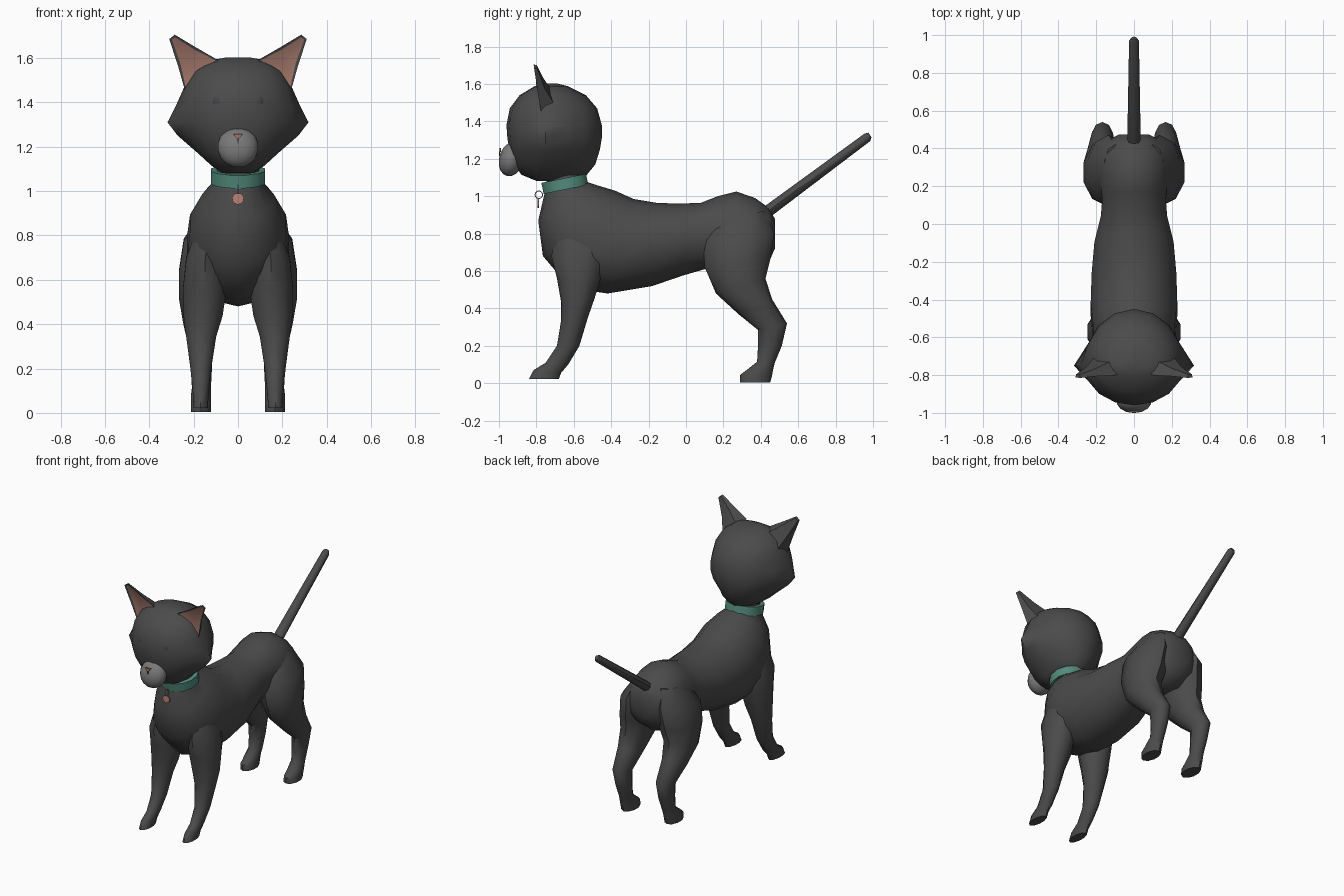
import bpy, bmesh, math
from mathutils import Vector, Matrix

if "Cube" in bpy.data.objects:
    bpy.data.objects.remove(bpy.data.objects["Cube"])


def material(name, r, g, b):
    m = bpy.data.materials.new(name)
    m.diffuse_color = (r, g, b, 1)
    m.use_nodes = True
    m.node_tree.nodes["Principled BSDF"].inputs["Base Color"].default_value = m.diffuse_color
    return m


FUR = material("charcoal fur", 0.07, 0.07, 0.07)
EYE = material("eye grey", 0.055, 0.055, 0.058)
MUZZLE = material("muzzle grey", 0.19, 0.19, 0.19)
EAR = material("ear pink", 0.36, 0.18, 0.14)
TEAL = material("collar teal", 0.085, 0.26, 0.2)
TAG = material("tag copper", 0.5, 0.22, 0.17)
METAL = material("ring metal", 0.4, 0.4, 0.4)


def finish(name, bm, mats, mirror=False, angle=45):
    bmesh.ops.recalc_face_normals(bm, faces=bm.faces)
    me = bpy.data.meshes.new(name)
    bm.to_mesh(me)
    bm.free()
    for m in mats:
        me.materials.append(m)
    ob = bpy.data.objects.new(name, me)
    bpy.context.collection.objects.link(ob)
    bpy.ops.object.select_all(action='DESELECT')
    ob.select_set(True)
    bpy.context.view_layer.objects.active = ob
    bpy.ops.object.shade_smooth_by_angle(angle=math.radians(angle))
    if mirror:
        ob.modifiers.new("mirror", 'MIRROR')
    return ob


def skin(bm, rings):
    """Join rings of points into a closed tube."""
    rings = [[bm.verts.new(p) for p in r] for r in rings]
    n = len(rings[0])
    for a, b in zip(rings, rings[1:]):
        for i in range(n):
            j = (i + 1) % n
            bm.faces.new((a[i], a[j], b[j], b[i]))
    bm.faces.new(rings[0])
    bm.faces.new(rings[-1])


def loft(name, sections, sides, mirror=False, angle=45):
    """Each section: two opposite points (y, z) and its x limits."""
    rings = []
    for ay, az, by, bz, x0, x1 in sections:
        ring = []
        for i in range(sides):
            t = 2 * math.pi * i / sides
            c, s = math.cos(t), math.sin(t)
            ring.append(((x0 + x1) / 2 + (x1 - x0) / 2 * s,
                         (ay + by) / 2 + (ay - by) / 2 * c,
                         (az + bz) / 2 + (az - bz) / 2 * c))
        rings.append(ring)
    bm = bmesh.new()
    skin(bm, rings)
    return finish(name, bm, [FUR], mirror, angle)


def ball(name, centre, radii, mat, mirror=False, rot=None, u=14, v=9):
    bm = bmesh.new()
    m = Matrix.Translation(centre) @ (rot or Matrix()) @ Matrix.Diagonal((*radii, 1))
    bmesh.ops.create_uvsphere(bm, u_segments=u, v_segments=v, radius=1, matrix=m)
    return finish(name, bm, [mat], mirror, 60)


# Torso and neck: top point, bottom point, half width
torso = [(-.55, 1.16, -.74, 1.12, .095), (-.54, 1.08, -.755, 1.02, .10),
         (-.48, 1.06, -.79, .87, .165), (-.38, 1.03, -.765, .68, .222),
         (-.28, .985, -.62, .51, .235), (-.16, .965, -.42, .48, .23),
         (-.04, .96, -.18, .52, .215), (.08, .965, -.02, .575, .18),
         (.17, 1.0, .1, .61, .172), (.27, 1.025, .22, .58, .19),
         (.37, .99, .36, .58, .19), (.44, .94, .44, .64, .15),
         (.475, .88, .475, .72, .08)]
loft("torso", [(*s[:4], -s[4], s[4]) for s in torso], 14)

# Legs: front point, back point, inner and outer x
loft("front_leg", [(-.69, .82, -.48, .84, .08, .19), (-.72, .68, -.42, .72, .06, .238),
                   (-.69, .56, -.45, .58, .045, .252), (-.667, .43, -.49, .45, .065, .25),
                   (-.667, .34, -.525, .35, .095, .237), (-.69, .2, -.57, .2, .118, .217),
                   (-.75, .11, -.63, .1, .128, .207), (-.815, .07, -.668, .055, .132, .204),
                   (-.84, .022, -.68, .022, .134, .202)], 10, True)
loft("hind_leg", [(.17, .89, .42, .92, .04, .16), (.09, .76, .472, .8, .02, .25),
                  (.1, .62, .45, .66, .03, .272), (.16, .48, .425, .56, .065, .27),
                  (.28, .37, .46, .45, .09, .25), (.385, .285, .54, .32, .11, .225),
                  (.385, .2, .512, .2, .115, .215), (.38, .115, .475, .11, .12, .21),
                  (.33, .075, .465, .07, .12, .215), (.29, .045, .46, .04, .12, .215),
                  (.29, .005, .45, .005, .12, .215)], 10, True)

# Tail
loft("tail", [(.405, .935, .445, .885, -.036, .036), (.955, 1.335, .985, 1.295, -.026, .026),
              (.975, 1.34, .992, 1.315, -.015, .015)], 8)

# Head: height, front y, back y, half width, cheek tip
levels = [(1.082, -.80, -.58, .07, .07), (1.115, -.88, -.53, .12, .12),
          (1.17, -.92, -.485, .18, .18), (1.25, -.945, -.46, .243, .272),
          (1.31, -.955, -.45, .265, .318), (1.38, -.96, -.45, .262, .282),
          (1.47, -.942, -.475, .24, .242), (1.54, -.89, -.535, .2, .2),
          (1.588, -.81, -.63, .13, .13), (1.603, -.77, -.69, .05, .05)]
rings = []
for z, front, back, w, cheek in levels:
    ring = []
    for i in range(16):
        t = math.pi * i / 8
        c, s = math.cos(t), math.sin(t)
        x = math.copysign(cheek, c) if i in (0, 8) else w * c
        ring.append((x, -.75 + s * ((back + .75) if s > 0 else (-.75 - front)), z))
    rings.append(ring)
bm = bmesh.new()
skin(bm, rings)
finish("head", bm, [FUR])

# Ears with recessed pink inner faces
bm = bmesh.new()
base = [Vector(p) for p in ((.238, -.775, 1.45), (.09, -.80, 1.59),
                            (.11, -.72, 1.57), (.2, -.69, 1.47))]
middle = [Vector(p) for p in ((.272, -.795, 1.57), (.19, -.805, 1.648),
                              (.2, -.765, 1.635), (.25, -.755, 1.575))]
tip = [Vector(p) for p in ((.31, -.812, 1.685), (.285, -.815, 1.705),
                           (.288, -.797, 1.7), (.306, -.795, 1.685))]
skin(bm, [base, middle, tip])
bmesh.ops.recalc_face_normals(bm, faces=bm.faces)
inner = [f for f in bm.faces if len(f.verts) == 4 and f.normal.y < -.8]
bmesh.ops.inset_region(bm, faces=inner, thickness=.013, depth=-.006)
for f in inner:
    f.material_index = 1
finish("ear", bm, [FUR, EAR], True, 40)

# Face
ball("muzzle", (0, -.935, 1.197), (.094, .065, .092), MUZZLE, rot=Matrix.Rotation(-.25, 4, 'X'))
ball("eye", (.096, -.926, 1.387), (.027, .016, .045), EYE, True, Matrix.Rotation(.4, 4, 'Z'))


def plate(name, outline, y, depth, mat):
    """Flat front-facing plate from an x, z outline."""
    bm = bmesh.new()
    skin(bm, [[(x, y, z) for x, z in outline], [(x, y + depth, z) for x, z in outline]])
    return finish(name, bm, [mat], angle=30)


plate("nose", [(-.022, 1.258), (.022, 1.258), (.006, 1.236), (-.006, 1.236)], -.998, .009, EAR)
plate("mouth_line", [(-.003, 1.238), (.003, 1.238), (.003, 1.215), (-.003, 1.215)],
      -1.0, .006, EYE)

# Collar: tilted hollow band
bm = bmesh.new()
profile = [(.098, -.03), (.126, -.03), (.126, .03), (.098, .03)]
loops = [[bm.verts.new((r * math.cos(a), r * math.sin(a), z)) for r, z in profile]
         for a in (math.pi * (i + .5) / 6 for i in range(12))]
for i in range(12):
    a, b = loops[i], loops[(i + 1) % 12]
    for k in range(4):
        bm.faces.new((a[k], a[(k + 1) % 4], b[(k + 1) % 4], b[k]))
bm.transform(Matrix.Translation((0, -.648, 1.066)) @ Matrix.Rotation(.2, 4, 'X'))
finish("collar", bm, [TEAL], angle=40)

# Tag hanging from a small ring
plate("tag", [(-.014, .988), (.014, .988), (.027, .972), (.022, .948),
              (0, .938), (-.022, .948), (-.027, .972)], -.795, .009, TAG)
bpy.ops.mesh.primitive_torus_add(major_radius=.02, minor_radius=.003, major_segments=12,
                                 minor_segments=5, location=(0, -.787, 1.008),
                                 rotation=(0, math.pi / 2, 0))
ring = bpy.context.object
ring.name = "tag_ring"
ring.data.materials.append(METAL)
